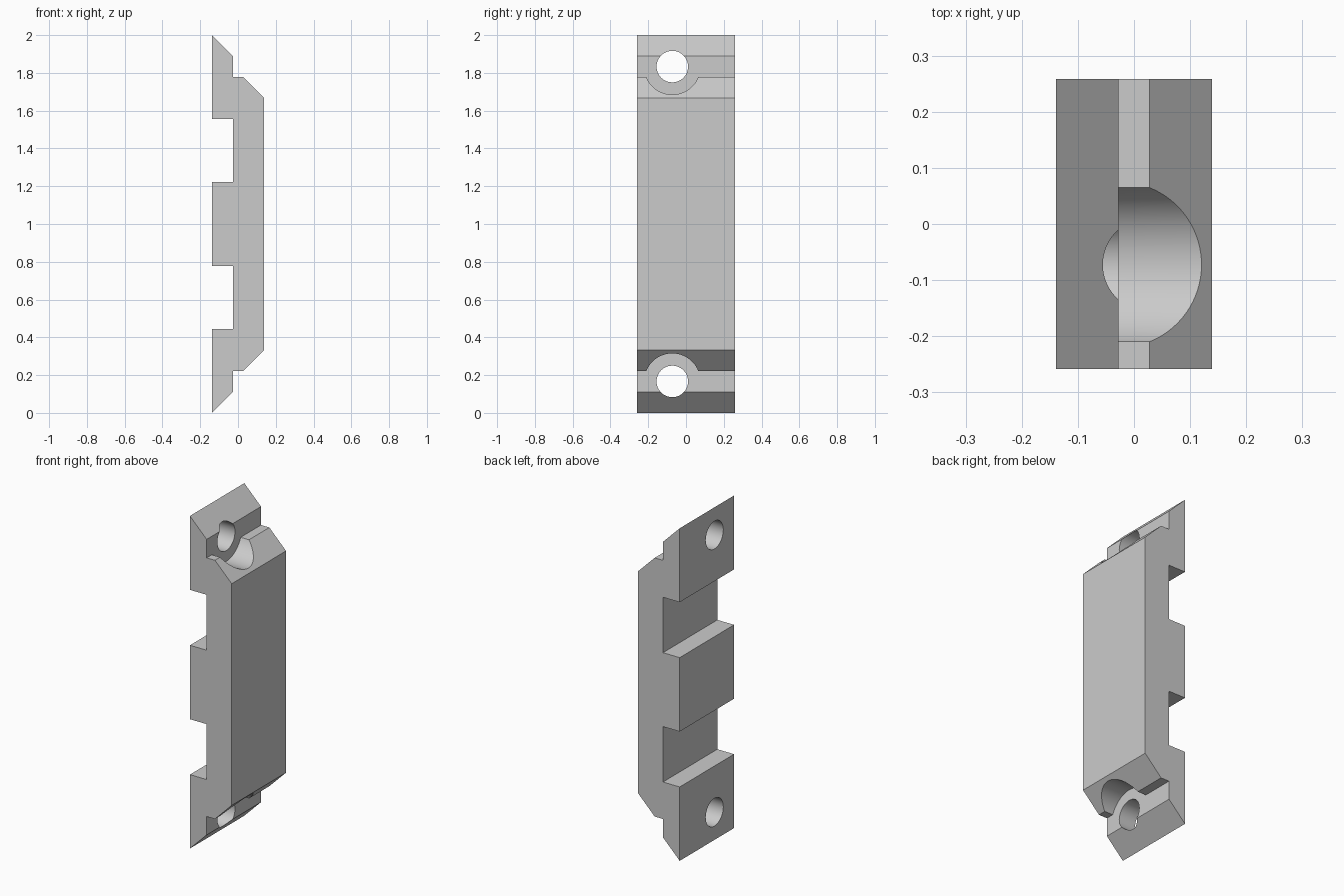
import bpy, bmesh, math
from mathutils import Matrix

cube = bpy.data.objects.get("Cube")
if cube:
    bpy.data.objects.remove(cube, do_unlink=True)

U = 1 / 9             # design module
HALF_DEPTH = 0.2583   # half the width along y
HOLE_Y = -0.0725

grey = bpy.data.materials.new("light grey")
grey.use_nodes = True
colour = (0.6, 0.6, 0.6, 1)
grey.diffuse_color = colour
grey.node_tree.nodes["Principled BSDF"].inputs["Base Color"].default_value = colour


def make_object(name, bm):
    bmesh.ops.recalc_face_normals(bm, faces=bm.faces)
    mesh = bpy.data.meshes.new(name)
    bm.to_mesh(mesh)
    bm.free()
    mesh.materials.append(grey)
    obj = bpy.data.objects.new(name, mesh)
    bpy.context.collection.objects.link(obj)
    return obj


def cylinder_x(name, radius, x0, x1, z):
    bm = bmesh.new()
    place = Matrix.Translation(((x0 + x1) / 2, HOLE_Y, z)) @ Matrix.Rotation(math.pi / 2, 4, 'Y')
    bmesh.ops.create_cone(bm, cap_ends=True, segments=96, radius1=radius,
                          radius2=radius, depth=x1 - x0, matrix=place)
    return make_object(name, bm)


# Side profile: upper half in modules from the middle, mirrored downwards
upper = [(1.25, 6), (0.25, 7), (-0.25, 7), (-0.25, 8), (-1.25, 9),
         (-1.25, 5), (-0.25, 5), (-0.25, 2), (-1.25, 2)]
profile = upper + [(x, -z) for x, z in reversed(upper)]

# Notched and chamfered bar, extruded along y
bm = bmesh.new()
face = bm.faces.new([bm.verts.new((x * U, -HALF_DEPTH, 1 + z * U)) for x, z in profile])
new = bmesh.ops.extrude_face_region(bm, geom=[face])["geom"]
bmesh.ops.translate(bm, vec=(0, 2 * HALF_DEPTH, 0),
                    verts=[v for v in new if isinstance(v, bmesh.types.BMVert)])
bar = make_object("mounting_bar", bm)

# Screw hole and wider screw head clearance at each end
cutters = []
for end, z in (("upper", 1 + 7.5 * U), ("lower", 1 - 7.5 * U)):
    cutters.append(cylinder_x(end + "_screw_hole_cutter", 0.75 * U, -0.3, 0.3, z))
    cutters.append(cylinder_x(end + "_clearance_cutter", 4 / 3 * U, -0.25 * U, 0.3, z))

bpy.ops.object.select_all(action='DESELECT')
bar.select_set(True)
bpy.context.view_layer.objects.active = bar
for cutter in cutters:
    cutter.hide_render = True
    mod = bar.modifiers.new(cutter.name, 'BOOLEAN')
    mod.operation = 'DIFFERENCE'
    mod.solver = 'EXACT'
    mod.object = cutter
    bpy.ops.object.modifier_apply(modifier=mod.name)
    bpy.data.objects.remove(cutter, do_unlink=True)

bpy.ops.object.shade_smooth_by_angle(angle=math.radians(30))
